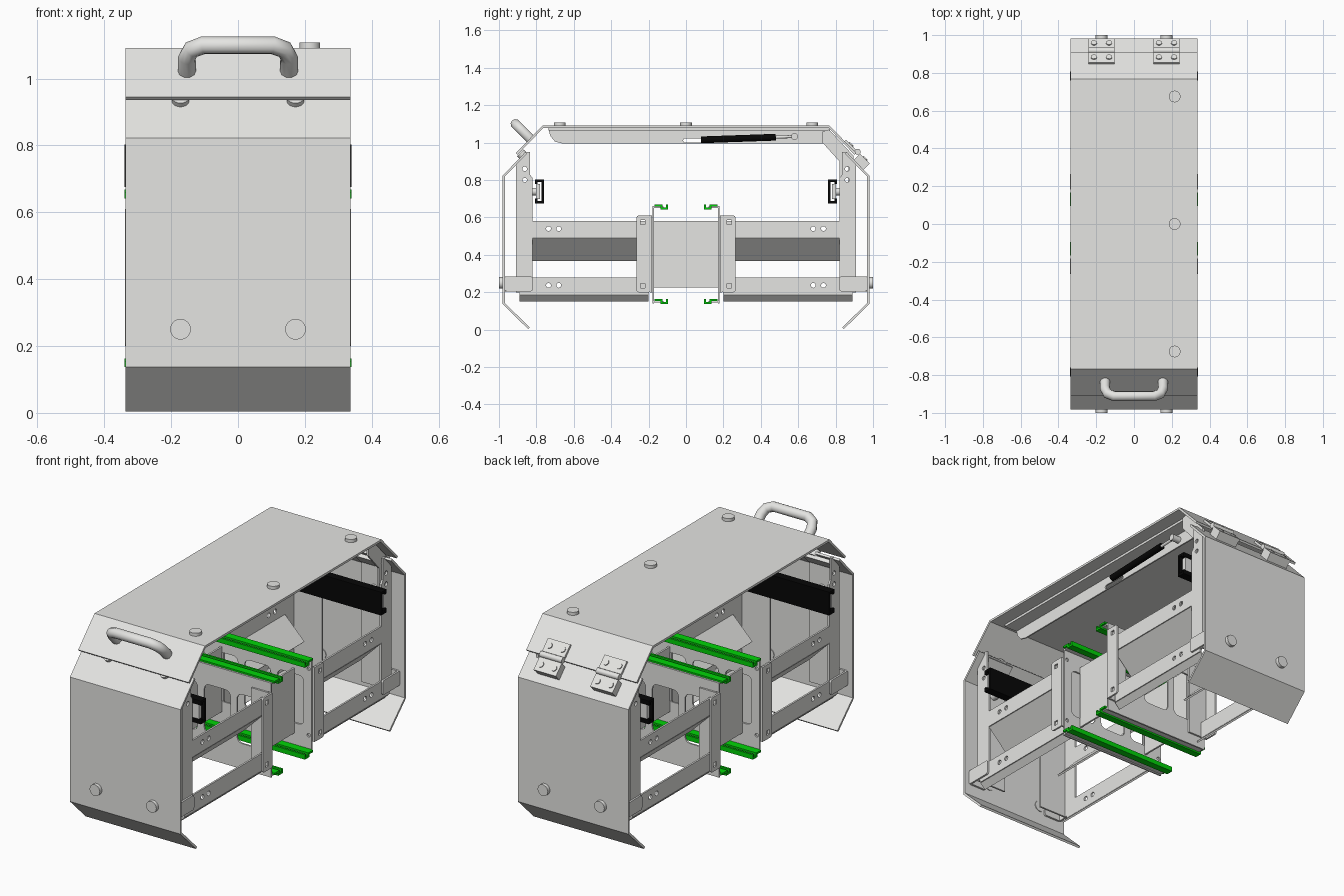
import bpy, math
from mathutils import Matrix, Vector

old = bpy.data.objects.get("Cube")
if old:
    bpy.data.objects.remove(old)


def material(name, rgb):
    m = bpy.data.materials.new(name)
    m.use_nodes = True
    m.diffuse_color = (*rgb, 1)
    m.node_tree.nodes["Principled BSDF"].inputs["Base Color"].default_value = (*rgb, 1)
    return m


STEEL = material("light_steel", (0.78, 0.78, 0.76))
GREEN = material("green_rail", (0.0, 0.65, 0.002))
BLACK = material("black_rubber", (0.002, 0.002, 0.002))
W = 0.336   # half width of the housing
T = 0.012   # sheet thickness

# Plate planes: local u, v, w columns for a plate facing each axis
PLANES = {"x": ((0, 1, 0), (0, 0, 1), (1, 0, 0)),
          "y": ((1, 0, 0), (0, 0, 1), (0, -1, 0)),
          "z": ((1, 0, 0), (0, 1, 0), (0, 0, 1))}


def rect(u0, u1, v0, v1, r=0.0):
    if r == 0:
        return [(u0, v0), (u1, v0), (u1, v1), (u0, v1)]
    pts = []
    for k, (u, v) in enumerate([(u1 - r, v1 - r), (u0 + r, v1 - r), (u0 + r, v0 + r), (u1 - r, v0 + r)]):
        for i in range(5):
            a = math.pi / 2 * (k + i / 4)
            pts.append((u + r * math.cos(a), v + r * math.sin(a)))
    return pts


def circle(u, v, r, n=16):
    return [(u + r * math.cos(2 * math.pi * i / n), v + r * math.sin(2 * math.pi * i / n)) for i in range(n)]


def strip(points, t=T):
    """Outline of a bent sheet that follows an open line."""
    p = [Vector(q) for q in points]
    left, right = [], []
    for i, q in enumerate(p):
        a = (q - p[i - 1]).normalized() if i else (p[1] - q).normalized()
        b = (p[i + 1] - q).normalized() if i < len(p) - 1 else a
        n = Vector((-a.y - b.y, a.x + b.x)).normalized()
        off = n * (t / 2 / max(0.3, n.dot(Vector((-a.y, a.x)))))
        left.append(q + off)
        right.append(q - off)
    return left + right[::-1]


def curve_to_object(name, cu, mat):
    """Turn curve data into a mesh object with one material."""
    tmp = bpy.data.objects.new("tmp", cu)
    bpy.context.collection.objects.link(tmp)
    me = bpy.data.meshes.new_from_object(tmp.evaluated_get(bpy.context.evaluated_depsgraph_get()))
    bpy.data.objects.remove(tmp)
    me.materials.clear()
    me.materials.append(mat)
    ob = bpy.data.objects.new(name, me)
    bpy.context.collection.objects.link(ob)
    return ob


def plate(name, outline, axis, lo, hi, holes=(), mat=STEEL):
    """Extrude an outline, with holes, between two positions on an axis."""
    cu = bpy.data.curves.new(name, "CURVE")
    cu.dimensions = "2D"
    cu.fill_mode = "BOTH"
    cu.extrude = (hi - lo) / 2
    for loop in (outline, *holes):
        s = cu.splines.new("POLY")
        s.points.add(len(loop) - 1)
        for pt, q in zip(s.points, loop):
            pt.co = (q[0], q[1], 0, 1)
        s.use_cyclic_u = True
    me = curve_to_object(name, cu, mat).data
    mx = Matrix(PLANES[axis]).transposed().to_4x4()
    mid = (lo + hi) / 2
    mx.translation = Vector([mid if c == axis else 0 for c in "xyz"])
    me.transform(mx)
    me.shade_flat()


def rod(name, a, b, r, mat=STEEL, n=20):
    a, b = Vector(a), Vector(b)
    bpy.ops.mesh.primitive_cylinder_add(vertices=n, radius=r, depth=(b - a).length, location=(a + b) / 2)
    ob = bpy.context.object
    ob.name = name
    ob.rotation_euler = (b - a).to_track_quat("Z", "Y").to_euler()
    ob.data.materials.append(mat)
    bpy.ops.object.shade_smooth_by_angle(angle=math.radians(35))


def span(a, b, s):
    """Range a..b mirrored when s is negative."""
    return (a, b) if s > 0 else (-b, -a)


# Housing: lid and the two end panels
plate("lid", strip([(-0.905, 0.94), (-0.765, 1.085), (0.765, 1.085), (0.905, 0.94)]), "x", -W, W)
for s, side in ((-1, "front"), (1, "back")):
    line = [(0.84, 0.008), (0.975, 0.14), (0.975, 0.82), (0.855, 0.945)]
    plate(side + "_panel", strip([(s * y, z) for y, z in line]), "x", -W, W)
    for x in (-0.172, 0.172):
        rod(side + "_panel_bolt", (x, s * 0.965, 0.25), (x, s, 0.25), 0.031)
for x in (-0.172, 0.172):
    rod("latch_bolt", (x, -0.86, 0.92), (x, -0.885, 0.945), 0.026)
for y in (-0.675, 0, 0.675):
    rod("lid_bolt", (0.215, y, 1.08), (0.215, y, 1.108), 0.031)

# Handle: bent tube standing out from the front slope of the lid
cu = bpy.data.curves.new("handle", "CURVE")
cu.dimensions = "3D"
cu.bevel_depth = 0.027
cu.bevel_resolution = 3
cu.use_fill_caps = True
sp = cu.splines.new("POLY")
path = [(-0.153, 0), (-0.153, 0.06), (-0.14, 0.095), (-0.105, 0.113)]
path += [(-x, h) for x, h in path[::-1]]
sp.points.add(len(path) - 1)
for pt, (x, h) in zip(sp.points, path):
    pt.co = (x, -0.83 - h * 0.72, 1.018 + h * 0.72, 1)
curve_to_object("handle", cu, STEEL).data.shade_smooth()

# Hinges across the back slope: leaves, knuckle and screws
for x in (-0.172, 0.172):
    for y, z, gap in ((0.877, 0.985, False), (0.952, 0.91, True)):
        d = 0.026
        plate("hinge_leaf", strip([(y - d, z + d), (y + d, z - d)], 0.014), "x", x - 0.068, x + 0.068)
        if gap:
            c = 0.019
            plate("hinge_spacer", strip([(y - d - c, z + d - c), (y + d - c, z - d - c)], 0.04), "x", x - 0.066, x + 0.066)
        for dx in (-0.04, 0.04):
            rod("hinge_screw", (x + dx, y, z), (x + dx, y + 0.009, z + 0.009), 0.016)
    rod("hinge_knuckle", (x - 0.068, 0.918, 0.951), (x + 0.068, 0.918, 0.951), 0.016)

# Lid stiffener with its slot, support arm and gas spring, on the left side only
plate("lid_stiffener", [(-0.735, 1.07), (-0.725, 1.035), (-0.7, 1.005), (-0.66, 0.995), (0.74, 0.995), (0.77, 1.07)],
      "x", 0.175, 0.183, [rect(-0.015, 0.13, 1.0, 1.022, 0.01)])
plate("stiffener_top", rect(0.175, 0.26, -0.735, 0.77), "z", 1.066, 1.079)
plate("support_arm", [(0.73, 1.06), (0.765, 1.07), (0.895, 0.93), (0.895, 0.78), (0.82, 0.78), (0.82, 0.9), (0.73, 1.0)],
      "x", 0.272, 0.284, [circle(0.857, z, 0.013) for z in (0.8, 0.86)])
rod("gas_spring_body", (0.215, 0.08, 1.015), (0.215, 0.48, 1.029), 0.018, BLACK)
rod("gas_spring_rod", (0.215, 0.48, 1.029), (0.215, 0.58, 1.033), 0.008)
rod("gas_spring_stud", (0.18, 0.58, 1.033), (0.232, 0.58, 1.033), 0.018)

# Frame, repeated for both sides and both ends
for sx in (-1, 1):
    x0, x1 = span(0.288, 0.298, sx)
    for sy in (-1, 1):
        def yz(*points):
            return [(sy * y, z) for y, z in points]

        # End post with inward flange and feet reaching the panel
        plate("post", yz((0.82, 0.2), (0.91, 0.2), (0.91, 0.89), (0.86, 0.95), (0.835, 0.95), (0.835, 0.83), (0.82, 0.81)),
              "x", x0, x1, [circle(sy * 0.862, z, 0.012) for z in (0.8, 0.86)])
        plate("post_flange", rect(*span(0.12, 0.298, sx), 0.2, 0.88), "y", *span(-0.91, -0.9, -sy))
        plate("post_foot", rect(*span(0.82, 0.97, sy), 0.205, 0.285, 0.012), "x", *span(0.298, 0.308, sx))
        plate("foot_tab", rect(*span(0.2, 0.308, sx), 0.205, 0.285, 0.012), "y", *span(0.958, 0.97, sy))
        plate("post_head", strip(yz((0.845, 0.925), (0.9, 0.87)), 0.02), "x", *span(0.12, 0.298, sx))

        # Upper and lower rails with flanges folded inwards at the bottom
        for name, z0, z1, fold, zh, yend in (("upper_rail", 0.49, 0.582, 0.12, 0.54, 0.82),
                                             ("lower_rail", 0.185, 0.28, 0.03, 0.237, 0.89)):
            holes = [circle(sy * y, zh, 0.013) for y in (0.68, 0.735)]
            plate(name, rect(*span(0.2, yend, sy), z0, z1), "x", x0, x1, holes)
            plate(name + "_fold", strip([(sx * 0.293, z0), (sx * (0.293 - fold), z0 - fold)], 0.01),
                  "y", *span(0.2, yend, sy))

        # Centre bracket that ties the rails to the cross plate
        plate("centre_bracket", rect(*span(0.185, 0.265, sy), 0.2, 0.61, 0.012), "x", *span(0.328, 0.338, sx),
              [rect(sy * 0.23 - 0.012, sy * 0.23 + 0.012, z - 0.012, z + 0.012) for z in (0.235, 0.575)])
        plate("bracket_fold", rect(*span(0.215, 0.338, sx), 0.2, 0.61), "y", *span(0.183, 0.193, sy))

    # Side of the centre box
    plate("centre_side", rect(-0.17, 0.17, 0.225, 0.582), "x", *span(0.215, 0.225, sx))

for sy in (-1, 1):
    # Cross plate with windows and lips that carry the green rails
    windows = [rect(x - 0.08, x + 0.08, 0.28, 0.55, 0.03) for x in (-0.2, 0, 0.2)]
    bolts = [circle(s * 0.31, z, 0.01) for s in (-1, 1) for z in (0.235, 0.6)]
    plate("cross_plate", rect(-0.328, 0.328, 0.14, 0.66), "y", *span(0.171, 0.18, sy), windows + bolts)
    for z in (0.655, 0.15):
        plate("rail_lip", rect(-0.328, 0.328, *span(0.12, 0.175, sy)), "z", z - 0.004, z + 0.004)
        h = 0.013
        plate("green_rail", strip([(sy * 0.102, z + h), (sy * 0.102, z - h * 0.6), (sy * 0.13, z - h * 0.6),
                                   (sy * 0.13, z + h * 0.6), (sy * 0.168, z + h * 0.6)], 0.011), "x", -0.34, 0.34, mat=GREEN)

    # Black channel across each end with a steel core
    plate("black_channel", strip([(sy * y, z) for y, z in [(0.8, 0.7), (0.8, 0.682), (0.767, 0.682), (0.767, 0.797),
                                                           (0.8, 0.797), (0.8, 0.779)]], 0.013), "x", -0.339, 0.339, mat=BLACK)
    plate("channel_core", rect(-0.325, 0.325, 0.7, 0.779), "y", *span(-0.803, -0.78, -sy))
    for x in (-0.2, 0.2):
        rod("channel_bolt", (x, sy * 0.79, 0.738), (x, sy * 0.905, 0.738), 0.02)
